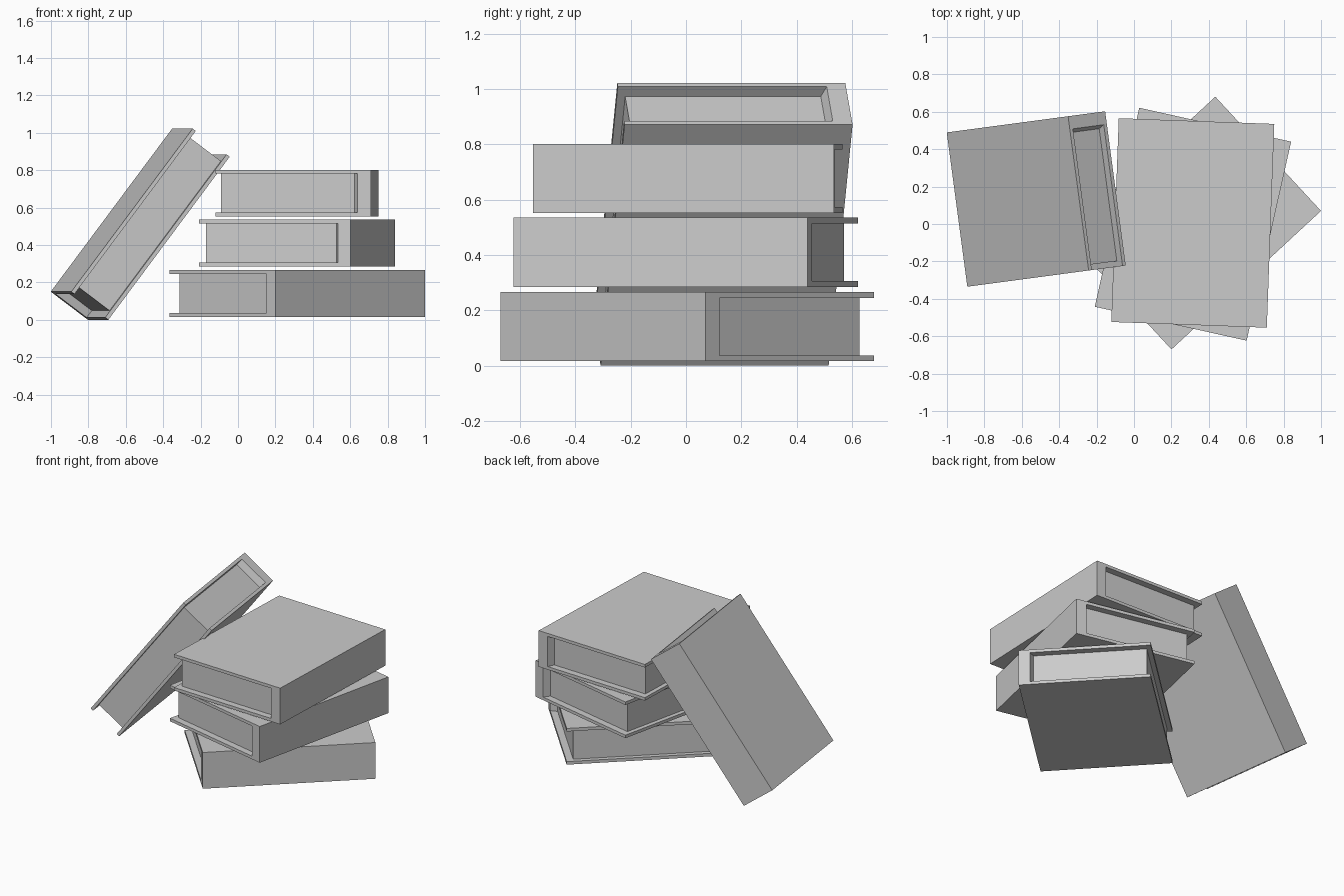
import bpy
import bmesh
from math import radians

if "Cube" in bpy.data.objects:
    bpy.data.objects.remove(bpy.data.objects["Cube"])

# One plain grey for everything
grey = bpy.data.materials.new("plain_grey")
grey.use_nodes = True
grey.diffuse_color = (0.6, 0.6, 0.6, 1)
grey.node_tree.nodes["Principled BSDF"].inputs["Base Color"].default_value = (0.6, 0.6, 0.6, 1)

# Shared book sizes
WIDTH, LENGTH, THICK = 0.832, 1.09, 0.25
BOARD = 0.021            # cover board thickness
SPINE, SPINE_IN = 0.07, 0.088   # spine depth at the ends and at the pages
RECESS, FORE = 0.045, 0.03      # page setback at head/tail and fore edge


def add_object(name, bm):
    bmesh.ops.recalc_face_normals(bm, faces=bm.faces)
    mesh = bpy.data.meshes.new(name)
    bm.to_mesh(mesh)
    bm.free()
    mesh.materials.append(grey)
    obj = bpy.data.objects.new(name, mesh)
    bpy.context.collection.objects.link(obj)
    return obj


def loft(sections):
    """Join matching closed sections and cap both ends."""
    bm = bmesh.new()
    rings = [[bm.verts.new(p) for p in s] for s in sections]
    n = len(rings[0])
    for a, b in zip(rings, rings[1:]):
        for i in range(n):
            j = (i + 1) % n
            bm.faces.new((a[i], a[j], b[j], b[i]))
    bm.faces.new(rings[0])
    bm.faces.new(rings[-1])
    return bm


def cover_section(y, spine):
    """U-shaped cover outline, spine at x = 0."""
    low, high = BOARD, THICK - BOARD
    outline = [(0, 0), (WIDTH, 0), (WIDTH, low), (spine, low),
               (spine, high), (WIDTH, high), (WIDTH, THICK), (0, THICK)]
    return [(x, y, z) for x, z in outline]


def page_section(y):
    x0, x1 = SPINE_IN, WIDTH - FORE
    z0, z1 = BOARD, THICK - BOARD
    return [(x0, y, z0), (x1, y, z0), (x1, y, z1), (x0, y, z1)]


def book(name, location, tilt, turn):
    # Cover: spine thickens inward where it meets the page block
    cover = add_object(name + "_cover", loft([
        cover_section(0, SPINE),
        cover_section(RECESS, SPINE_IN),
        cover_section(LENGTH - RECESS, SPINE_IN),
        cover_section(LENGTH, SPINE)]))
    # Page block set back inside the cover
    pages = add_object(name + "_pages", loft([
        page_section(RECESS), page_section(LENGTH - RECESS)]))
    for obj in (cover, pages):
        obj.location = location
        obj.rotation_euler = (radians(tilt), 0, radians(turn))


# Stack of three, each turned differently, and one leaning against it
book("bottom_book", (1.0, 0.07, 0.016), 0, 132.8)
book("middle_book", (0.84, 0.44, 0.285), 0, 167.4)
book("top_book", (0.75, 0.535, 0.552), 0, 177.9)
book("leaning_book", (-0.803, 0.516, 0.0), 53.1, -82.4)
